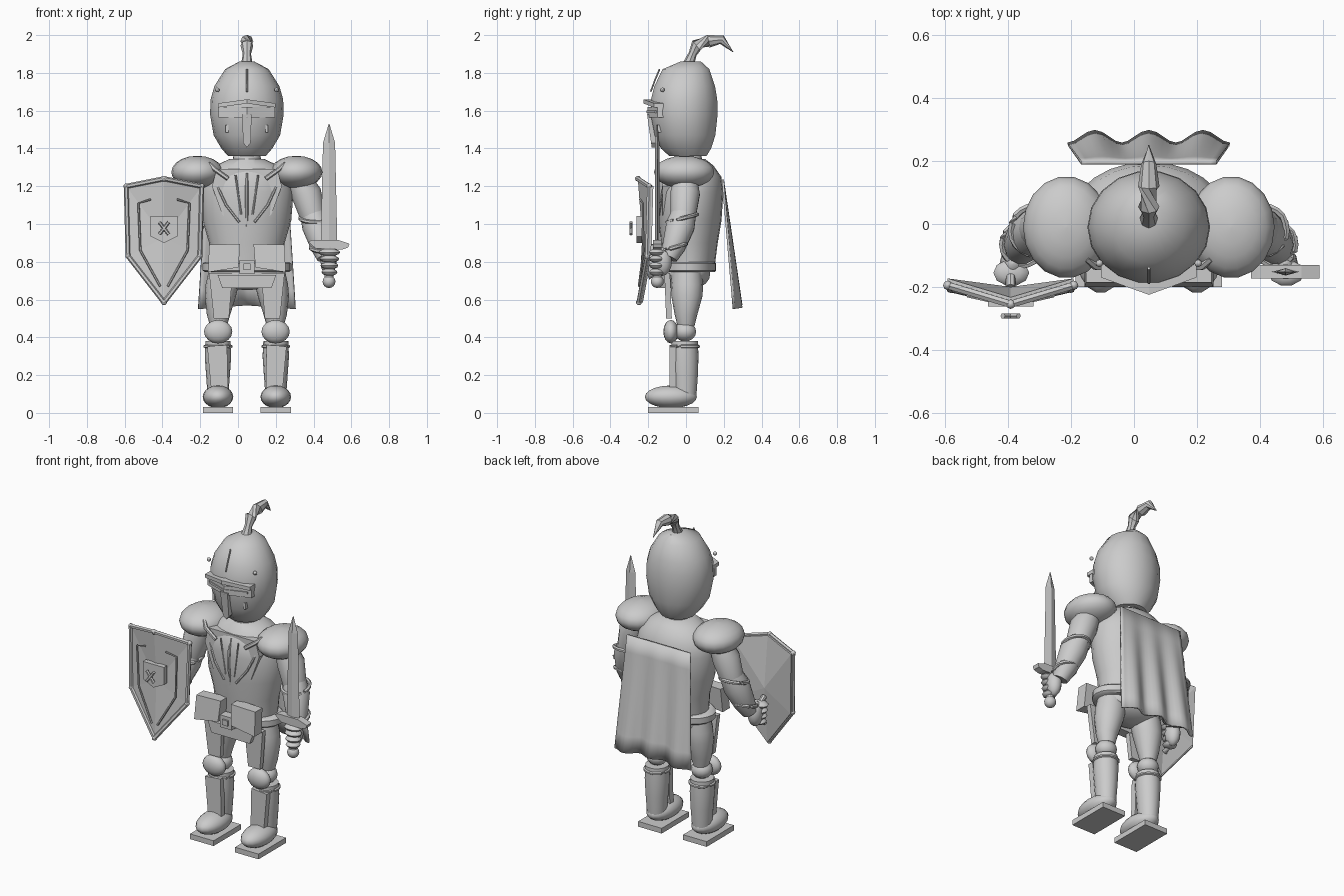
import bpy, bmesh, math
from mathutils import Vector

CX = 0.047  # body centre line
steel = bpy.data.materials.new("steel_grey")
steel.diffuse_color = (0.6, 0.6, 0.6, 1)


def make(name, verts, faces, smooth=True):
    me = bpy.data.meshes.new(name)
    me.from_pydata([tuple(v) for v in verts], [], faces)
    bm = bmesh.new()
    bm.from_mesh(me)
    bmesh.ops.recalc_face_normals(bm, faces=bm.faces)
    bm.to_mesh(me)
    bm.free()
    me.materials.append(steel)
    ob = bpy.data.objects.new(name, me)
    bpy.context.collection.objects.link(ob)
    if smooth:
        bpy.ops.object.select_all(action='DESELECT')
        ob.select_set(True)
        bpy.context.view_layer.objects.active = ob
        bpy.ops.object.shade_smooth_by_angle(angle=math.radians(40))
    return ob


def skin(name, rings, closed=False, smooth=True):
    n, m = len(rings[0]), len(rings)
    faces = [(i * n + j, i * n + (j + 1) % n, (i + 1) % m * n + (j + 1) % n, (i + 1) % m * n + j)
             for i in range(m if closed else m - 1) for j in range(n)]
    if not closed:
        faces += [tuple(range(n)), tuple(range((m - 1) * n, m * n))]
    return make(name, [v for r in rings for v in r], faces, smooth)


def stack(name, levels, n=20):
    """Elliptical rings: (z, centre x, centre y, radius x, radius y)."""
    return skin(name, [[(cx + rx * math.cos(2 * math.pi * k / n), cy + ry * math.sin(2 * math.pi * k / n), z)
                        for k in range(n)] for z, cx, cy, rx, ry in levels])


def ellipsoid(name, c, r, n=18, m=10):
    return stack(name, [(c[2] - r[2] * math.cos(a), c[0], c[1], r[0] * math.sin(a), r[1] * math.sin(a))
                        for a in [0.03 + (math.pi - 0.06) * i / m for i in range(m + 1)]], n)


def tube(name, pts, radii, n=10, closed=False):
    pts = [Vector(p) for p in pts]
    m, rings = len(pts), []
    for i, (p, r) in enumerate(zip(pts, radii)):
        a = pts[i - 1] if (i or closed) else p
        b = pts[(i + 1) % m] if (i < m - 1 or closed) else p
        t = (b - a).normalized()
        ref = Vector((0, 1, 0)) if abs(t.y) < 0.9 else Vector((1, 0, 0))
        u = t.cross(ref).normalized()
        v = t.cross(u)
        rings.append([p + r * (u * math.cos(2 * math.pi * k / n) + v * math.sin(2 * math.pi * k / n))
                      for k in range(n)])
    return skin(name, rings, closed)


def plate(name, pts, y, depth, lean=0.0, z0=0.0):
    """Outline in x and z, extruded along y; lean tilts y with height."""
    return skin(name, [[(x, y + d + lean * (z - z0), z) for x, z in pts] for d in (0, depth)], smooth=False)


def box(name, x, y, z):
    return plate(name, [(x[0], z[0]), (x[1], z[0]), (x[1], z[1]), (x[0], z[1])], y[0], y[1] - y[0])


def band(name, c, rx, ry, thick, tilt=0.0):
    pts = [(c[0] + rx * math.cos(a), c[1] + ry * math.sin(a), c[2] + tilt * math.sin(a))
           for a in [math.pi * k / 10 for k in range(20)]]
    return tube(name, pts, [thick] * 20, 6, True)


# Helmet and neck
stack("helmet", [(1.36, CX, 0.01, 0.1, 0.1), (1.40, CX, 0, 0.135, 0.135), (1.47, CX, -0.005, 0.176, 0.163),
                 (1.58, CX, -0.01, 0.195, 0.18), (1.66, CX, -0.01, 0.192, 0.178), (1.73, CX, -0.007, 0.172, 0.163),
                 (1.82, CX, 0, 0.115, 0.125), (1.86, CX, 0.025, 0.04, 0.055)], 18)
stack("neck", [(1.29, CX, 0.01, 0.085, 0.085), (1.37, CX, 0.01, 0.07, 0.07)])
tube("plume", [(CX, 0.015, 1.85), (CX, 0.035, 1.90), (CX, 0.055, 1.945), (CX, 0.12, 1.968), (CX, 0.19, 1.975),
               (CX, 0.25, 1.91)], [0.03, 0.022, 0.034, 0.034, 0.024, 0.002], 8)
tube("helmet_crest", [(CX, -0.187, 1.70), (CX, -0.165, 1.76), (CX, -0.14, 1.82)], [0.005] * 3, 6)


# Visor: brow swept back at the sides, eye slit and nose guard
def bent_bar(name, half, zc, zs, h, yc, ys, d):
    sec = lambda x, y, z: [(x, y, z), (x, y + d, z), (x, y + d, z + h), (x, y, z + h)]
    skin(name, [sec(CX - half, ys, zs), sec(CX, yc, zc), sec(CX + half, ys, zs)], smooth=False)


bent_bar("visor_brow", 0.152, 1.638, 1.617, 0.022, -0.225, -0.17, 0.06)
bent_bar("visor_frame", 0.15, 1.565, 1.565, 0.055, -0.205, -0.15, 0.04)
bent_bar("eye_slit_edge", 0.13, 1.588, 1.588, 0.012, -0.21, -0.165, 0.02)
plate("nose_guard", [(CX - 0.02, 1.43), (CX, 1.405), (CX + 0.02, 1.43), (CX + 0.025, 1.58), (CX - 0.025, 1.58)],
      -0.185, 0.03, -0.14, 1.43)

# Torso, hips and belt
stack("torso", [(0.76, CX, 0.015, 0.19, 0.135), (0.90, CX, 0.018, 0.2, 0.15), (1.02, CX, 0.02, 0.235, 0.168),
                (1.17, CX, 0.022, 0.247, 0.176), (1.25, CX, 0.022, 0.225, 0.165), (1.31, CX, 0.02, 0.165, 0.125),
                (1.345, CX, 0.015, 0.09, 0.085)], 24)
ellipsoid("hips", (CX, 0.005, 0.735), (0.2, 0.125, 0.085))
stack("belt", [(0.745, CX, 0.01, 0.222, 0.14), (0.755, CX, 0.01, 0.235, 0.15), (0.79, CX, 0.01, 0.235, 0.15),
               (0.80, CX, 0.01, 0.222, 0.14)], 24)
plate("hip_guard", [(CX - 0.13, 0.66), (CX + 0.13, 0.66), (CX + 0.155, 0.73), (CX - 0.155, 0.73)], -0.14, 0.06)
box("buckle", (CX - 0.04, CX + 0.04), (-0.185, -0.13), (0.735, 0.81))
box("buckle_centre", (CX - 0.018, CX + 0.018), (-0.195, -0.18), (0.757, 0.79))
tube("breast_ridge", [(CX, -0.135, 0.97), (CX, -0.157, 1.10), (CX, -0.155, 1.2), (CX, -0.135, 1.27)],
     [0.006, 0.009, 0.009, 0.005], 6)
plate("breast_plate", [(CX, 0.93), (CX + 0.13, 1.05), (CX + 0.185, 1.2), (CX + 0.16, 1.29), (CX - 0.16, 1.29),
                       (CX - 0.185, 1.2), (CX - 0.13, 1.05)], -0.125, 0.08)

# Mirrored limbs and armour
for side, s in (("left", -1), ("right", 1)):
    X = lambda d: CX + s * d
    # Helmet rivets and vents
    ellipsoid(side + "_rivet", (X(0.157), -0.125, 1.71), (0.012, 0.012, 0.012), 8, 6)
    box(side + "_vent", (X(0.105) - 0.007, X(0.105) + 0.007), (-0.155, -0.12), (1.485, 1.525))
    # Chest lines and straps
    tube(side + "_chest_line", [(X(0.04), -0.145, 1.01), (X(0.11), -0.135, 1.1), (X(0.17), -0.115, 1.23)], [0.007] * 3, 6)
    tube(side + "_chest_edge", [(X(0.03), -0.147, 1.05), (X(0.06), -0.15, 1.26)], [0.005] * 2, 6)
    tube(side + "_strap", [(X(0.1), -0.14, 1.24), (X(0.17), -0.135, 1.29), (X(0.2), -0.11, 1.32)], [0.012] * 3, 6)
    # Arm
    ellipsoid(side + "_pauldron", (X(0.262), -0.01, 1.275), (0.138, 0.162, 0.086))
    tube(side + "_upper_arm", [(X(0.27), 0, 1.25), (X(0.315), -0.005, 1.16), (X(0.35), -0.015, 1.04)],
         [0.06, 0.08, 0.068], 14)
    tube(side + "_forearm", [(X(0.345), -0.01, 1.06), (X(0.37), -0.03, 0.99), (X(0.40), -0.065, 0.88),
                             (X(0.415), -0.09, 0.82)], [0.066, 0.078, 0.062, 0.045], 14)
    band(side + "_elbow_band", (X(0.36), -0.02, 1.03), 0.078, 0.078, 0.011, 0.02)
    band(side + "_wrist_band", (X(0.402), -0.065, 0.875), 0.064, 0.066, 0.011, 0.02)
    ellipsoid(side + "_hand", (X(0.432), -0.125, 0.80), (0.042, 0.05, 0.075), 12, 8)
    for k in range(4):
        ellipsoid("%s_finger_%d" % (side, k + 1), (X(0.437), -0.155, 0.745 + 0.035 * k),
                  (0.042 + 0.005 * k, 0.042, 0.02), 10, 6)
    # Belt pouch plate and thigh guard
    plate(side + "_belt_plate", [(X(0.045), 0.77), (X(0.205), 0.745), (X(0.2), 0.89), (X(0.035), 0.895)],
          -0.2, 0.07, 0.1, 0.75)
    plate(side + "_thigh_guard", [(X(0.075), 0.74), (X(0.2), 0.74), (X(0.175), 0.5), (X(0.095), 0.5)],
          -0.105, 0.03, -0.04, 0.5)
    # Leg
    stack(side + "_thigh", [(0.46, X(0.15), 0, 0.045, 0.045), (0.52, X(0.15), 0, 0.062, 0.06),
                            (0.62, X(0.14), 0.005, 0.083, 0.083), (0.68, X(0.13), 0.005, 0.088, 0.085),
                            (0.76, X(0.12), 0.005, 0.08, 0.08)], 16)
    ellipsoid(side + "_knee_joint", (X(0.152), -0.005, 0.43), (0.062, 0.06, 0.052), 14, 8)
    ellipsoid(side + "_knee_guard", (X(0.152), -0.08, 0.43), (0.075, 0.04, 0.062), 16, 8)
    stack(side + "_shin", [(0.09, X(0.153), -0.005, 0.055, 0.06), (0.2, X(0.153), -0.005, 0.063, 0.068),
                           (0.3, X(0.153), -0.007, 0.07, 0.073), (0.38, X(0.153), -0.007, 0.066, 0.07)], 16)
    band(side + "_shin_band", (X(0.153), -0.005, 0.352), 0.068, 0.07, 0.009)
    plate(side + "_greave", [(X(0.1), 0.13), (X(0.19), 0.13), (X(0.21), 0.35), (X(0.105), 0.36)], -0.088, 0.035)
    ellipsoid(side + "_boot", (X(0.153), -0.08, 0.085), (0.081, 0.14, 0.06))
    box(side + "_sole", (X(0.153) - 0.08, X(0.153) + 0.08), (-0.2, 0.065), (0.0, 0.032))

# Cape: folds deepen towards the hem
ROWS, COLS, grid = 8, 25, []
for i in range(ROWS):
    t = i / (ROWS - 1)
    for j in range(COLS):
        u = j / (COLS - 1)
        fold = math.cos((u - 0.5) * 6 * math.pi)
        grid.append((CX + (u - 0.5) * (0.43 + 0.085 * t), 0.195 + 0.078 * t + 0.02 * t * fold,
                     1.235 - 0.685 * t + 0.02 * t * (1 - abs(2 * u - 1))))
cape = make("cape", grid, [(i * COLS + j, i * COLS + j + 1, (i + 1) * COLS + j + 1, (i + 1) * COLS + j)
                           for i in range(ROWS - 1) for j in range(COLS - 1)])
solid = cape.modifiers.new("thickness", 'SOLIDIFY')
solid.thickness, solid.offset = 0.012, 0

# Shield: ridged front, raised rim, lines and emblem
SX = -0.392
rim = [(0, -0.255, 1.24), (0.2, -0.195, 1.2), (0.19, -0.205, 0.83), (0, -0.25, 0.585),
       (-0.19, -0.205, 0.83), (-0.2, -0.195, 1.2)]
rim = [(SX + x, y, z) for x, y, z in rim]
verts = rim + [(SX, -0.232, 0.93)] + [(x, y + 0.022, z) for x, y, z in rim] + [(SX, -0.2, 0.93)]
faces = [f for k in range(6) for f in ((k, (k + 1) % 6, 6), (k + 7, (k + 1) % 6 + 7, 13),
                                       (k, (k + 1) % 6, (k + 1) % 6 + 7, k + 7))]
make("shield", verts, faces, False)
for k in range(6):
    tube("shield_rim_%d" % (k + 1), [rim[k], rim[(k + 1) % 6]], [0.013, 0.013], 6)
    ellipsoid("shield_stud_%d" % (k + 1), rim[k], (0.015, 0.015, 0.015), 8, 6)
for s in (-1, 1):
    tube("shield_line", [(SX + s * 0.07, -0.243, 1.13), (SX + s * 0.135, -0.228, 1.11),
                         (SX + s * 0.125, -0.225, 0.86), (SX + s * 0.02, -0.25, 0.67)], [0.006] * 4, 6)
    tube("emblem_bar", [(SX - s * 0.025, -0.292, 0.945), (SX + s * 0.025, -0.292, 1.01)], [0.009, 0.009], 6)
plate("emblem_plate", [(SX, 0.9), (SX + 0.072, 0.935), (SX + 0.072, 1.042), (SX - 0.072, 1.042), (SX - 0.072, 0.935)],
      -0.262, 0.03)
tube("shield_grip", [(SX, -0.2, 0.88), (SX, -0.15, 0.85), (SX, -0.15, 0.74), (SX, -0.2, 0.72)], [0.016] * 4, 8)

# Sword: diamond-section blade, guard, grip and pommel
BX, BY = 0.482, -0.152
skin("blade", [[(BX + w, BY, z), (BX, BY - d, z), (BX - w, BY, z), (BX, BY + d, z)]
               for z, w, d in ((0.89, 0.044, 0.012), (1.43, 0.032, 0.011), (1.53, 0.002, 0.002))], smooth=False)
plate("sword_guard", [(BX - 0.11, 0.905), (BX - 0.07, 0.87), (BX + 0.07, 0.865), (BX + 0.1, 0.875), (BX + 0.108, 0.895),
                      (BX + 0.05, 0.915), (BX - 0.09, 0.915)], BY - 0.022, 0.044)
tube("sword_grip", [(BX, BY, 0.70), (BX, BY, 0.88)], [0.024, 0.024], 10)
ellipsoid("pommel", (BX, BY, 0.695), (0.034, 0.034, 0.034), 12, 8)
